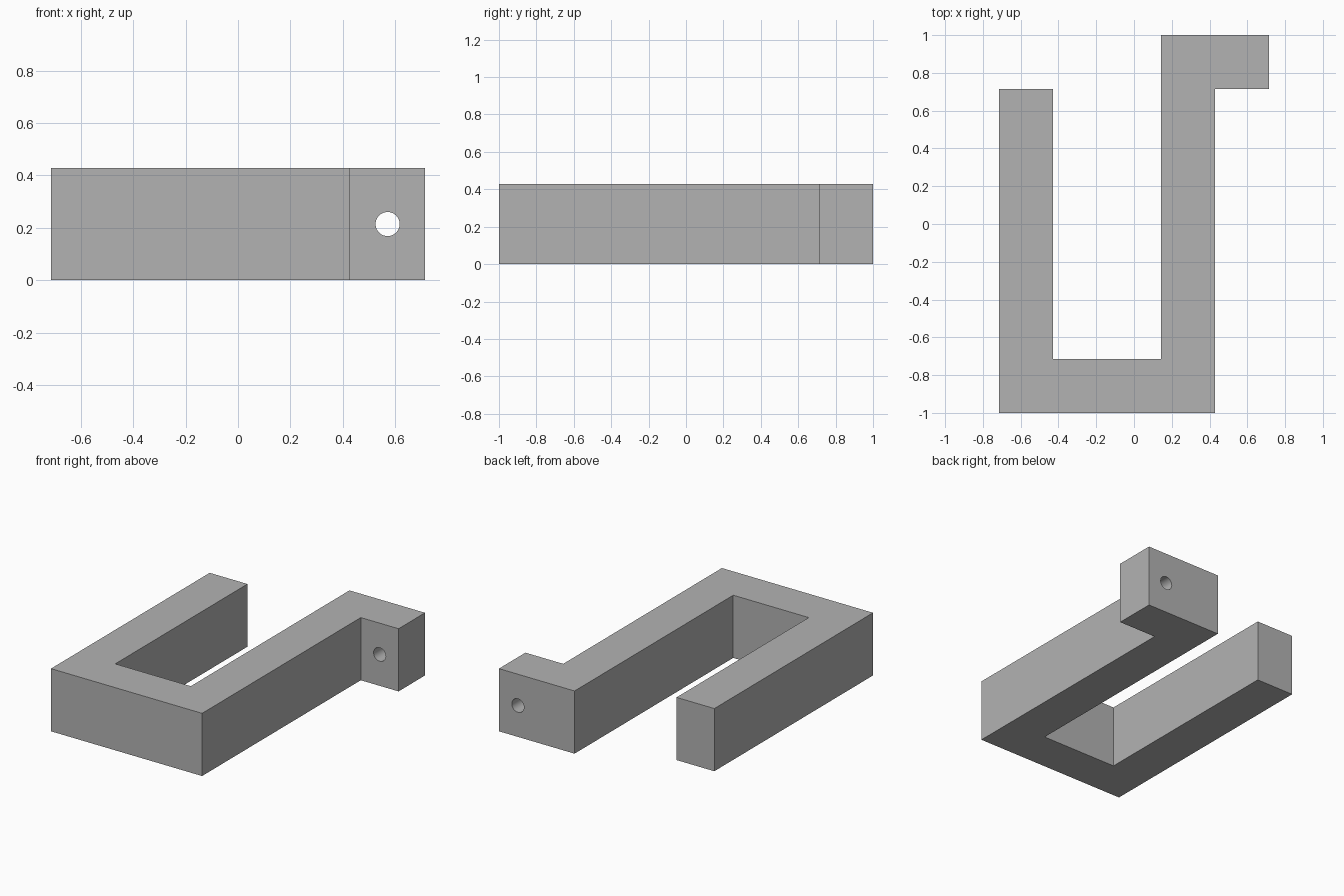
import bpy
import bmesh
import math

cube = bpy.data.objects.get("Cube")
if cube:
    bpy.data.objects.remove(cube, do_unlink=True)

U = 1 / 7          # design module
HEIGHT = 3 * U

grey = bpy.data.materials.new("plain_grey")
grey.use_nodes = True
colour = (0.45, 0.45, 0.45, 1)
grey.diffuse_color = colour
grey.node_tree.nodes["Principled BSDF"].inputs["Base Color"].default_value = colour

# Hook outline in modules, extruded upward
outline = [(-5, -7), (3, -7), (3, 5), (5, 5), (5, 7),
           (1, 7), (1, -5), (-3, -5), (-3, 5), (-5, 5)]
bm = bmesh.new()
base = bm.faces.new([bm.verts.new((x * U, y * U, 0)) for x, y in outline])
top = bmesh.ops.extrude_face_region(bm, geom=[base])["geom"]
bmesh.ops.translate(bm, vec=(0, 0, HEIGHT),
                    verts=[g for g in top if isinstance(g, bmesh.types.BMVert)])
bmesh.ops.recalc_face_normals(bm, faces=bm.faces)
mesh = bpy.data.meshes.new("hook_bracket")
bm.to_mesh(mesh)
bm.free()
mesh.materials.append(grey)
hook = bpy.data.objects.new("hook_bracket", mesh)
bpy.context.collection.objects.link(hook)

# Screw hole through the mounting tab
bpy.ops.mesh.primitive_cylinder_add(vertices=48, radius=0.046, depth=4 * U,
                                    location=(4 * U, 6 * U, HEIGHT / 2),
                                    rotation=(math.pi / 2, 0, 0))
cutter = bpy.context.object
cutter.name = "screw_hole_cutter"
cutter.hide_render = True
cutter.data.materials.append(grey)

bpy.ops.object.select_all(action="DESELECT")
hook.select_set(True)
bpy.context.view_layer.objects.active = hook
hole = hook.modifiers.new("screw_hole", "BOOLEAN")
hole.operation = "DIFFERENCE"
hole.solver = "EXACT"
hole.object = cutter
bpy.ops.object.modifier_apply(modifier=hole.name)
bpy.data.objects.remove(cutter, do_unlink=True)

# Round bore, crisp edges
bpy.ops.object.shade_smooth_by_angle(angle=math.radians(30))
